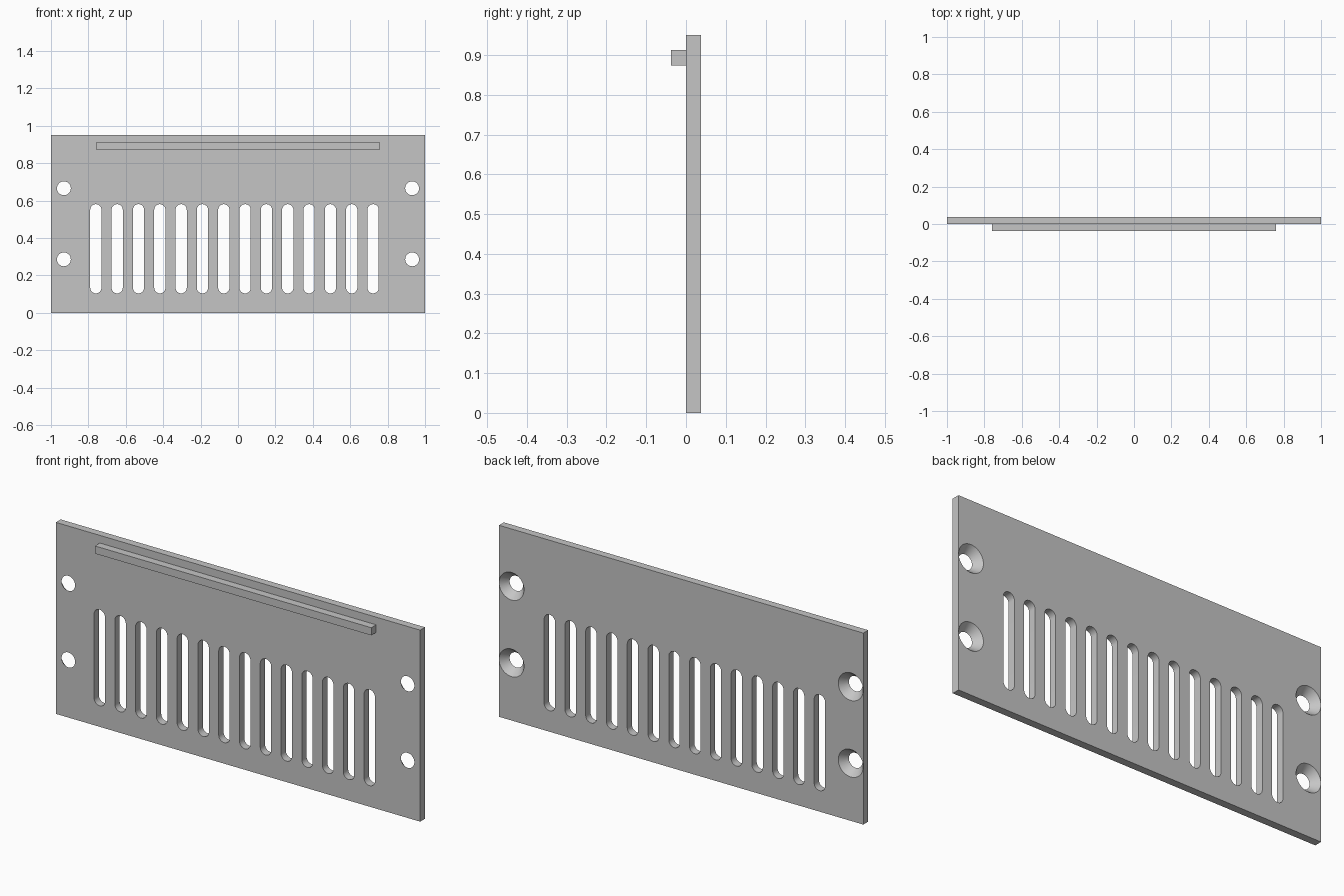
import bpy, bmesh
from math import pi, cos, sin
from mathutils import Matrix, Vector

cube = bpy.data.objects.get("Cube")
if cube:
    bpy.data.objects.remove(cube)

THICK = 0.038
HEIGHT = 0.95

grey = bpy.data.materials.new("light grey")
grey.use_nodes = True
grey.diffuse_color = (0.56, 0.56, 0.56, 1)
grey.node_tree.nodes["Principled BSDF"].inputs["Base Color"].default_value = grey.diffuse_color


def finish(name, bm):
    bmesh.ops.recalc_face_normals(bm, faces=bm.faces)
    mesh = bpy.data.meshes.new(name)
    bm.to_mesh(mesh)
    bm.free()
    mesh.materials.append(grey)
    obj = bpy.data.objects.new(name, mesh)
    bpy.context.collection.objects.link(obj)
    return obj


def box(name, x0, x1, y0, y1, z0, z1):
    bm = bmesh.new()
    place = Matrix.Translation(((x0 + x1) / 2, (y0 + y1) / 2, (z0 + z1) / 2))
    bmesh.ops.create_cube(bm, size=1, matrix=place @ Matrix.Diagonal((x1 - x0, y1 - y0, z1 - z0, 1)))
    return finish(name, bm)


def add_slot(bm, x, z0, z1, r, steps=16):
    # Upright stadium outline pushed through the plate
    outline = []
    for base, z in ((0, z1 - r), (pi, z0 + r)):
        for i in range(steps + 1):
            a = base + pi * i / steps
            outline.append(bm.verts.new((x + r * cos(a), -0.02, z + r * sin(a))))
    face = bm.faces.new(outline)
    moved = bmesh.ops.extrude_face_region(bm, geom=[face])["geom"]
    verts = [v for v in moved if isinstance(v, bmesh.types.BMVert)]
    bmesh.ops.translate(bm, verts=verts, vec=Vector((0, THICK + 0.04, 0)))


def add_countersink(bm, x, z, r_front, r_back):
    # Cone widening towards the back, carried a little past both faces
    over = 0.01
    slope = (r_back - r_front) / THICK
    turn = Matrix.Translation((x, THICK / 2, z)) @ Matrix.Rotation(-pi / 2, 4, "X")
    bmesh.ops.create_cone(bm, cap_ends=True, segments=48, depth=THICK + 2 * over,
                          radius1=r_front - slope * over, radius2=r_back + slope * over, matrix=turn)


# Plate and the rail along its upper front
plate = box("vent_plate", -1, 1, 0, THICK, 0, HEIGHT)
box("front_rail", -0.758, 0.758, -THICK, 0, 0.874, 0.912)

# Vent slots and countersunk screw holes
bm = bmesh.new()
for i in range(14):
    add_slot(bm, -0.76 + i * 0.114, 0.104, 0.581, 0.03)
for x in (-0.931, 0.931):
    for z in (0.286, 0.666):
        add_countersink(bm, x, z, 0.037, 0.0685)
cutter = finish("hole_cutter", bm)
cutter.hide_render = True

cut = plate.modifiers.new("holes", "BOOLEAN")
cut.operation = "DIFFERENCE"
cut.solver = "EXACT"
cut.object = cutter

# Apply the cut, then drop the helper
bpy.context.view_layer.objects.active = plate
plate.select_set(True)
bpy.ops.object.modifier_apply(modifier=cut.name)
bpy.data.objects.remove(cutter)
bpy.ops.object.shade_smooth_by_angle()
